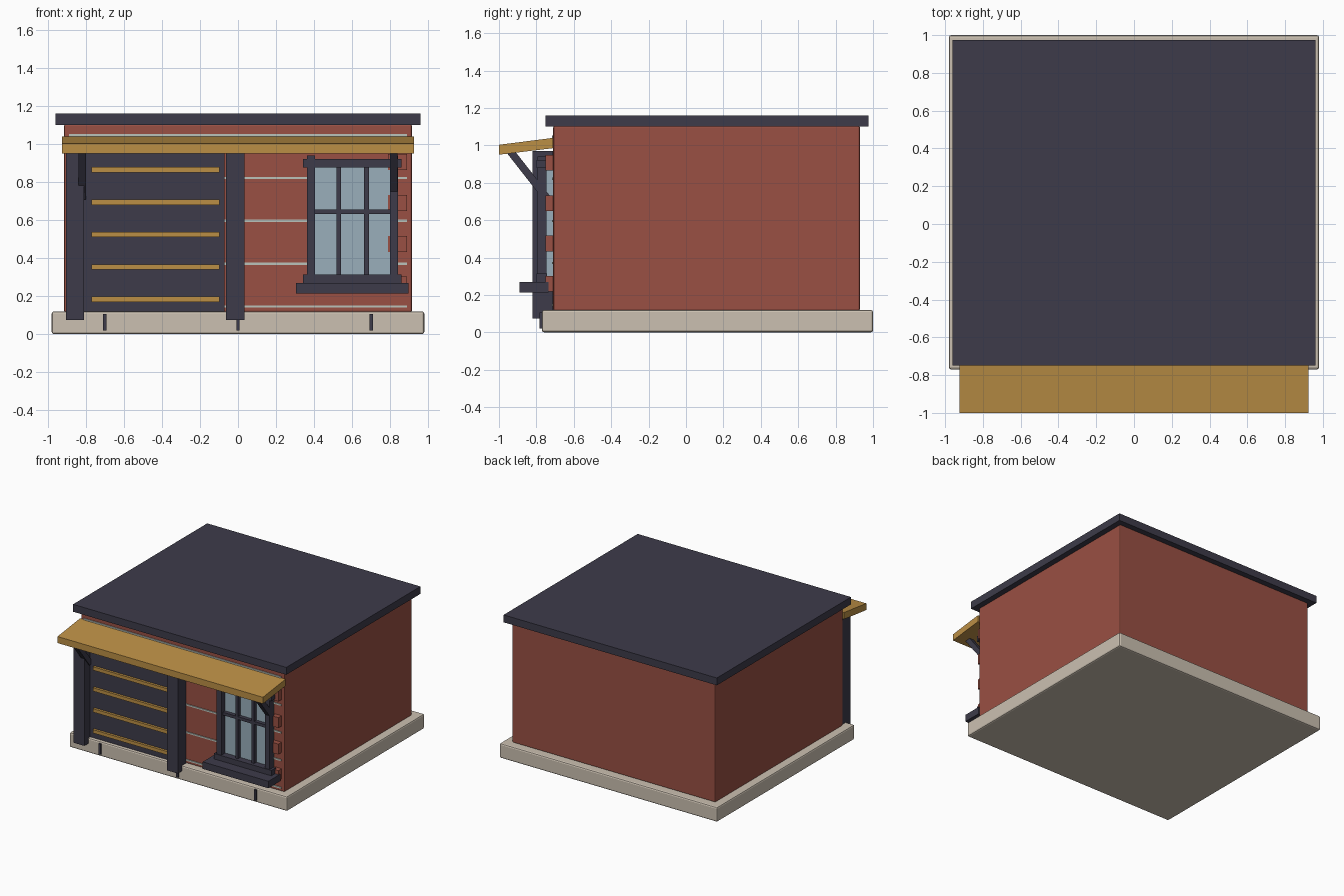
import bpy, bmesh, math
from mathutils import Vector

if "Cube" in bpy.data.objects:
    bpy.data.objects.remove(bpy.data.objects["Cube"])


def material(name, rgb):
    m = bpy.data.materials.new(name)
    m.diffuse_color = (*rgb, 1)
    m.use_nodes = True
    m.node_tree.nodes["Principled BSDF"].inputs["Base Color"].default_value = m.diffuse_color
    return m


RED = material("brick red", (0.32, 0.08, 0.056))
STONE = material("pale stone", (0.60, 0.53, 0.44))
DARK = material("dark slate", (0.047, 0.044, 0.068))
GOLD = material("ochre wood", (0.50, 0.275, 0.06))
GLASS = material("blue glass", (0.32, 0.43, 0.50))
MORTAR = material("mortar grey", (0.50, 0.55, 0.50))


def prism(name, profile, x0, x1, mat, bevel=0):
    """Extrude a (y, z) profile along x."""
    bm = bmesh.new()
    face = bm.faces.new([bm.verts.new((x0, y, z)) for y, z in profile])
    ext = bmesh.ops.extrude_face_region(bm, geom=[face])
    moved = [v for v in ext["geom"] if isinstance(v, bmesh.types.BMVert)]
    bmesh.ops.translate(bm, verts=moved, vec=(x1 - x0, 0, 0))
    bmesh.ops.recalc_face_normals(bm, faces=bm.faces)
    me = bpy.data.meshes.new(name)
    bm.to_mesh(me)
    bm.free()
    me.materials.append(mat)
    ob = bpy.data.objects.new(name, me)
    bpy.context.collection.objects.link(ob)
    if bevel:
        mod = ob.modifiers.new("soft edges", "BEVEL")
        mod.width = bevel
        mod.segments = 2
    return ob


def box(name, x, y, z, mat, bevel=0):
    return prism(name, [(y[0], z[0]), (y[1], z[0]), (y[1], z[1]), (y[0], z[1])],
                 x[0], x[1], mat, bevel)


# Main masses
box("foundation", (-0.98, 0.98), (-0.77, 1.0), (0, 0.12), STONE, 0.012)
box("walls", (-0.915, 0.915), (-0.71, 0.93), (0.115, 1.105), RED, 0.01)
box("roof_slab", (-0.96, 0.96), (-0.75, 0.975), (1.10, 1.16), DARK)

# Foundation joints
for x in (-0.70, 0, 0.70):
    box("foundation_joint", (x - 0.009, x + 0.009), (-0.783, -0.765), (0.02, 0.107), DARK)

# Mortar lines across the front wall
for i in range(5):
    z = 0.146 + 0.225 * i
    box("mortar_line", (-0.89, 0.89), (-0.717, -0.705), (z - 0.006, z + 0.006), MORTAR)

# Corner bricks
for i in range(4):
    z = 0.26 + 0.2155 * i
    box("corner_brick", (0.79, 0.89), (-0.752, -0.705), (z - 0.042, z + 0.042), RED)

# Door with slats and posts
box("door_panel", (-0.81, -0.072), (-0.745, -0.70), (0.12, 0.97), DARK)
for i in range(5):
    z = 0.183 + 0.1705 * i
    box("door_slat", (-0.772, -0.097), (-0.765, -0.74), (z - 0.014, z + 0.014), GOLD)
for x in (-0.857, -0.015):
    box("door_post", (x - 0.048, x + 0.048), (-0.82, -0.715), (0.075, 0.97), DARK)

# Window
box("window_glass", (0.38, 0.82), (-0.745, -0.705), (0.29, 0.90), GLASS)
for x in (0.385, 0.82):
    box("window_stile", (x - 0.021, x + 0.021), (-0.795, -0.745), (0.27, 0.94), DARK)
for z in (0.292, 0.90):
    box("window_rail", (0.343, 0.86), (-0.80, -0.742), (z - 0.022, z + 0.022), DARK)
for x in (0.53, 0.676):
    box("window_mullion", (x - 0.012, x + 0.012), (-0.775, -0.742), (0.30, 0.89), DARK)
box("window_crossbar", (0.39, 0.815), (-0.775, -0.742), (0.633, 0.657), DARK)
box("window_sill", (0.305, 0.897), (-0.89, -0.735), (0.213, 0.27), DARK)

# Sloping awning and its diagonal brackets
prism("awning", [(-1.0, 0.95), (-0.71, 0.985), (-0.71, 1.04), (-1.0, 1.003)],
      -0.925, 0.925, GOLD)
top, foot = Vector((-0.945, 0.975)), Vector((-0.745, 0.72))
d = (foot - top).normalized()
n = Vector((-d.y, d.x)) * 0.02
for x in (-0.82, 0.82):
    prism("awning_bracket", [top + n, foot + n, foot - n, top - n], x - 0.02, x + 0.02, DARK)
